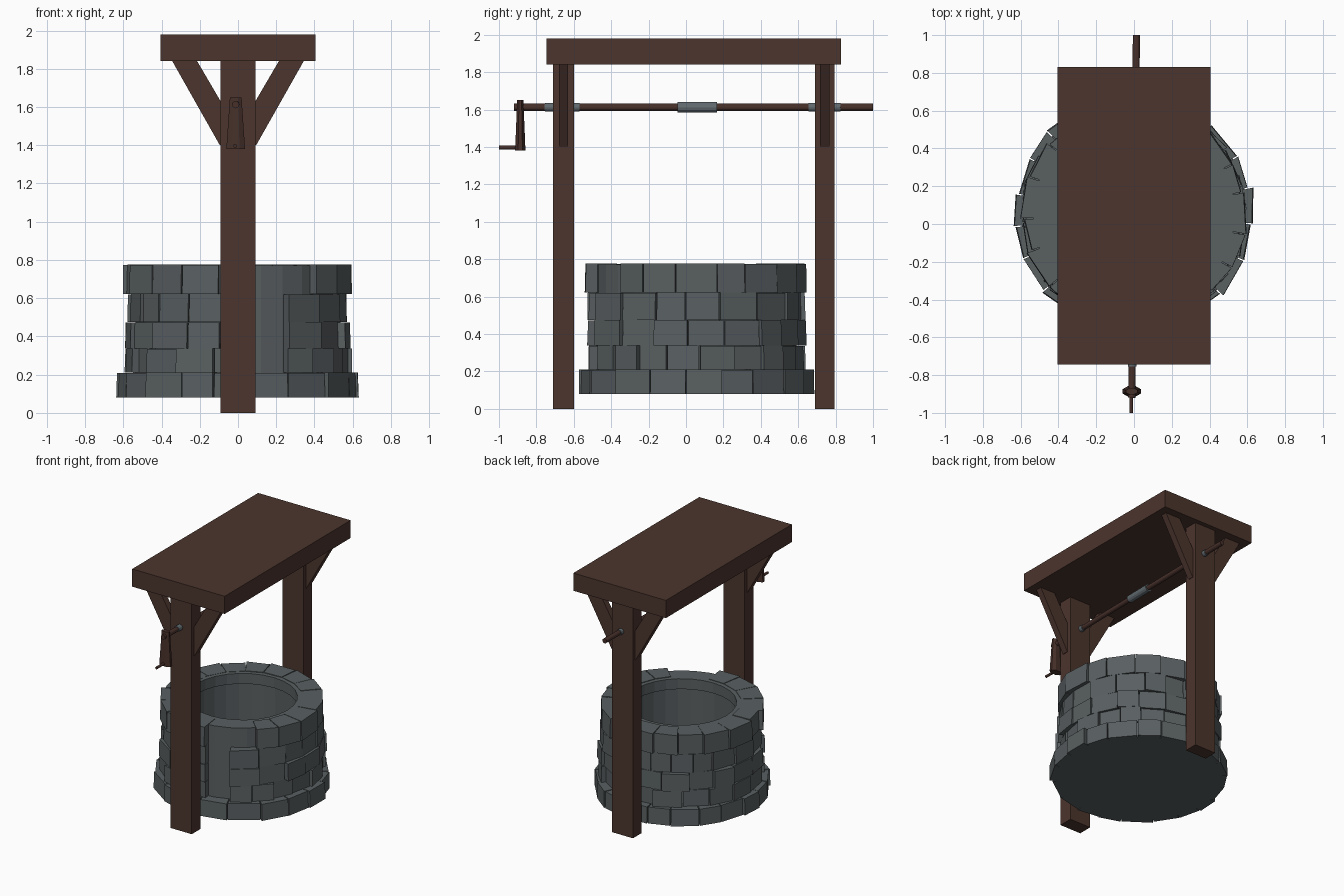
import bpy, bmesh, math, random
from mathutils import Vector

random.seed(7)
cube = bpy.data.objects.get("Cube")
if cube:
    bpy.data.objects.remove(cube)


def material(name, rgb):
    m = bpy.data.materials.new(name)
    m.use_nodes = True
    m.diffuse_color = (*rgb, 1)
    m.node_tree.nodes["Principled BSDF"].inputs["Base Color"].default_value = (*rgb, 1)
    return m


WOOD = material("brown_wood", (0.072, 0.035, 0.026))
DARK_WOOD = material("dark_wood", (0.062, 0.029, 0.023))
STONE = material("grey_stone", (0.10, 0.115, 0.12))
METAL = material("grey_metal", (0.12, 0.145, 0.16))
CENTRE = Vector((0, 0.055, 0))


def finish(name, bm, mat):
    bmesh.ops.recalc_face_normals(bm, faces=bm.faces)
    mesh = bpy.data.meshes.new(name)
    bm.to_mesh(mesh)
    bm.free()
    mesh.materials.append(mat)
    ob = bpy.data.objects.new(name, mesh)
    bpy.context.collection.objects.link(ob)
    return ob


def prism(bm, low, high):
    """Closed solid between two matching loops of points."""
    a = [bm.verts.new(p) for p in low]
    b = [bm.verts.new(p) for p in high]
    n = len(a)
    bm.faces.new(a[::-1])
    bm.faces.new(b)
    for i in range(n):
        j = (i + 1) % n
        bm.faces.new((a[i], a[j], b[j], b[i]))


def box(name, x, y, z, mat):
    bm = bmesh.new()
    loops = [[(x[0], y[0], h), (x[1], y[0], h), (x[1], y[1], h), (x[0], y[1], h)] for h in z]
    prism(bm, *loops)
    return finish(name, bm, mat)


def rod(name, start, end, radius, mat, sides=12):
    start, end = Vector(start), Vector(end)
    turn = (end - start).to_track_quat('Z', 'Y')
    ring = [turn @ Vector((radius * math.cos(t), radius * math.sin(t), 0))
            for t in (math.tau * i / sides for i in range(sides))]
    bm = bmesh.new()
    prism(bm, [start + p for p in ring], [end + p for p in ring])
    return finish(name, bm, mat)


def polar(r, degrees, z):
    t = math.radians(degrees)
    return CENTRE + Vector((r * math.cos(t), r * math.sin(t), z))


def course(name, z0, z1, r_in, r_out, start, end, count):
    """One ring of irregular wedge stones."""
    widths = [random.uniform(0.8, 1.2) for _ in range(count)]
    scale = (end - start) / sum(widths)
    bm = bmesh.new()
    angle = start
    for w in widths:
        a, b = angle + 0.3, angle + w * scale - 0.3
        angle += w * scale
        r = random.uniform(*r_out)
        skew = random.uniform(-0.008, 0.008)
        lean = random.uniform(0, 0.006)

        def loop(z, dr):
            return [polar(r_in, a, z), polar(r + skew - dr, a, z),
                    polar(r - skew - dr, b, z), polar(r_in, b, z)]
        prism(bm, loop(z0, 0), loop(z1 - random.uniform(0, 0.004), lean))
    return finish(name, bm, STONE)


# Well lining: a revolved wall with a floor and a slight inner lip
profile = [(0, 0.08), (0.60, 0.08), (0.60, 0.20), (0.535, 0.20), (0.535, 0.772),
           (0.395, 0.772), (0.395, 0.69), (0.41, 0.69), (0.41, 0.10), (0, 0.10)]
bm = bmesh.new()
verts = [bm.verts.new(CENTRE + Vector((r, 0, z))) for r, z in profile]
edges = [bm.edges.new(pair) for pair in zip(verts, verts[1:])]
bmesh.ops.spin(bm, geom=verts + edges, cent=CENTRE, axis=(0, 0, 1),
               angle=math.tau, steps=28, use_duplicate=False)
bmesh.ops.remove_doubles(bm, verts=bm.verts, dist=0.0005)
finish("well_lining", bm, STONE)

# Stone courses, leaving a bare strip of wall beside the front post
course("base_stones", 0.08, 0.212, 0.45, (0.62, 0.64), -5, 355, 20)
course("lower_stones", 0.21, 0.338, 0.47, (0.565, 0.60), -64, 278, 19)
course("middle_stones", 0.338, 0.475, 0.47, (0.57, 0.605), -64, 278, 18)
course("upper_stones", 0.475, 0.622, 0.47, (0.565, 0.60), -64, 278, 19)
course("rim_stones", 0.622, 0.777, 0.43, (0.575, 0.605), -45, 278, 17)

# Timber frame
box("roof_slab", (-0.405, 0.405), (-0.745, 0.83), (1.84, 1.98), WOOD)
for side, y0, y1 in (("front", -0.71, -0.60), ("back", 0.69, 0.795)):
    box(side + "_post", (-0.092, 0.092), (y0, y1), (0, 1.845), WOOD)
    mid = (y0 + y1) / 2
    for hand, s in (("left", 1), ("right", -1)):
        shape = [(0.085, 1.40), (0.095, 1.40), (0.345, 1.842), (0.215, 1.842), (0.085, 1.62)]
        bm = bmesh.new()
        prism(bm, [(s * x, mid - 0.025, z) for x, z in shape],
              [(s * x, mid + 0.025, z) for x, z in shape])
        finish(f"{side}_{hand}_brace", bm, WOOD)


# Winding gear
def axle_point(y):
    return (0.013 * y, y, 1.612)


for name, y0, y1, radius, mat in (("axle", -0.92, 1.0, 0.019, DARK_WOOD),
                                  ("front_collar", -0.755, -0.57, 0.023, METAL),
                                  ("back_collar", 0.655, 0.825, 0.023, METAL),
                                  ("rope_drum", -0.045, 0.165, 0.029, METAL)):
    rod(name, axle_point(y0), axle_point(y1), radius, mat)
rod("crank_handle", (-0.015, -1.0, 1.397), (-0.015, -0.87, 1.397), 0.010, DARK_WOOD)

# Flattened, tapering crank arm
bm = bmesh.new()
prism(bm, *[[(-0.012 + rx * math.cos(t), -0.886 + ry * math.sin(t), z)
             for t in (math.tau * (i + 0.5) / 8 for i in range(8))]
            for rx, ry, z in ((0.053, 0.030, 1.38), (0.033, 0.018, 1.65))])
finish("crank_arm", bm, DARK_WOOD)
